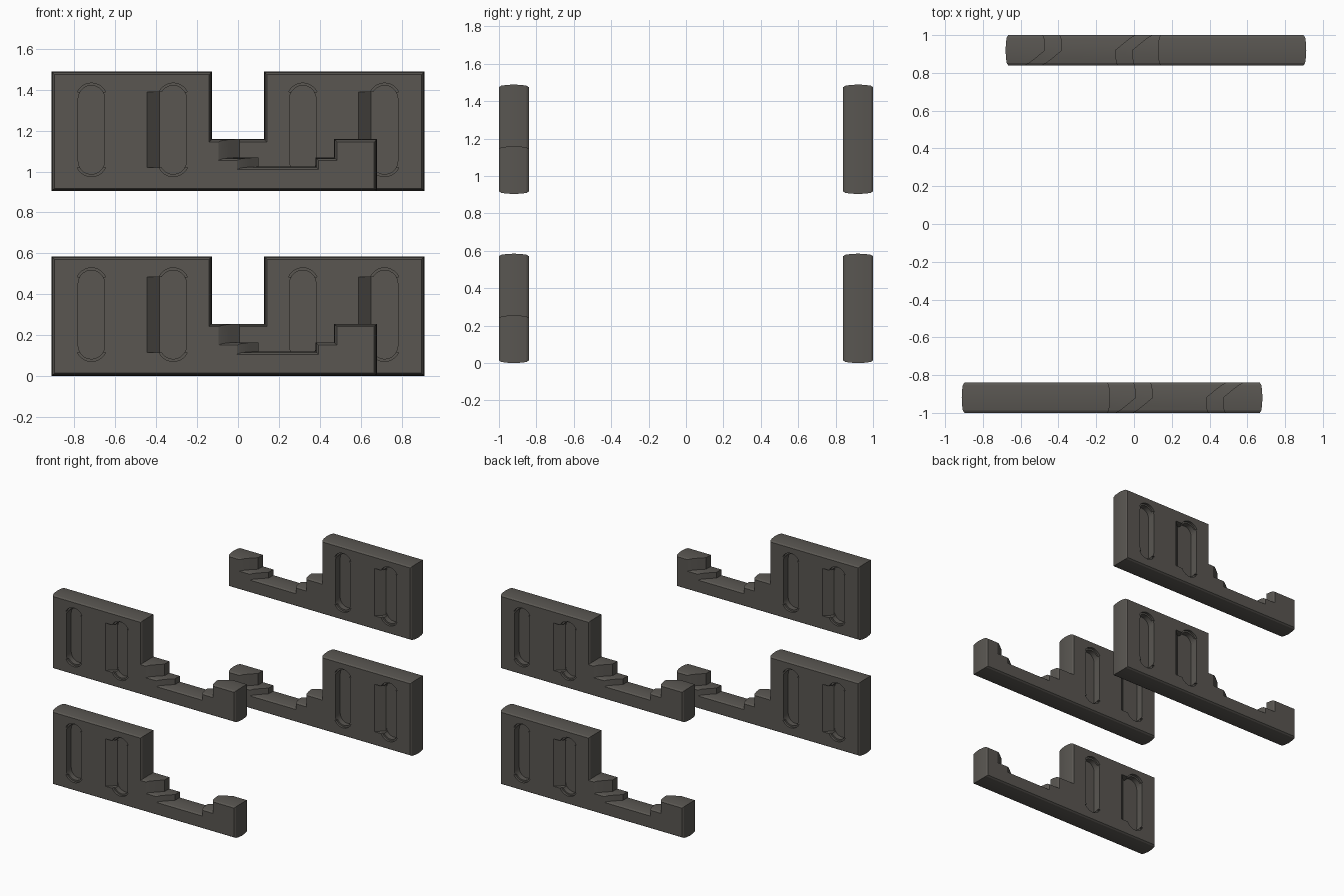
import bpy, bmesh, math

if "Cube" in bpy.data.objects:
    bpy.data.objects.remove(bpy.data.objects["Cube"])

T = 0.08        # half thickness of a plate
CX = -0.517     # middle of the slotted block

mat = bpy.data.materials.new("dark_warm_grey")
mat.diffuse_color = (0.10, 0.093, 0.083, 1)
mat.use_nodes = True
mat.node_tree.nodes["Principled BSDF"].inputs["Base Color"].default_value = mat.diffuse_color


def make_object(name, bm):
    bmesh.ops.recalc_face_normals(bm, faces=bm.faces)
    mesh = bpy.data.meshes.new(name)
    bm.to_mesh(mesh)
    bm.free()
    mesh.materials.append(mat)
    ob = bpy.data.objects.new(name, mesh)
    bpy.context.collection.objects.link(ob)
    return ob


def loft(name, rings):
    """Skin a list of equal-length closed rings and cap both ends."""
    bm = bmesh.new()
    vs = [[bm.verts.new(p) for p in r] for r in rings]
    n = len(vs[0])
    for a, b in zip(vs, vs[1:]):
        for i in range(n):
            j = (i + 1) % n
            bm.faces.new((a[i], a[j], b[j], b[i]))
    bm.faces.new(vs[0])
    bm.faces.new(vs[-1][::-1])
    return make_object(name, bm)


def outline(y, inset):
    """Stepped plate outline; the step risers form chevrons across the thickness."""
    k = 0.092 / T
    left, right = k * min(y, 0), k * max(y, 0)
    pts = [(-0.912, 0), (0.68, 0), (0.68, 0.255), (0.47 + right, 0.255),
           (0.47 + right, 0.165), (0.38 + right, 0.165), (0.38 + right, 0.12),
           (0.10 + left, 0.12), (0.10 + left, 0.165), (0.01 + left, 0.165),
           (0.01 + left, 0.255), (-0.127, 0.255), (-0.127, 0.585), (-0.912, 0.585)]
    ring = []
    for i, (x, z) in enumerate(pts):
        dx = dz = 0
        for (ax, az), (bx, bz) in ((pts[i - 1], pts[i]), (pts[i], pts[(i + 1) % len(pts)])):
            length = math.hypot(bx - ax, bz - az)
            dx -= (bz - az) / length * inset
            dz += (bx - ax) / length * inset
        ring.append((x + dx, y, z + dz))
    return ring


def prism(profile, y0, y1):
    return loft("cutter", [[(x, y, z) for x, z in profile] for y in (y0, y1)])


def arc(cx, cz, r, a0, a1, n=10):
    return [(cx + r * math.cos(math.radians(a0 + (a1 - a0) * i / n)),
             cz + r * math.sin(math.radians(a0 + (a1 - a0) * i / n))) for i in range(n + 1)]


def slot_cutters(cx, lead_in):
    """Rounded slot, shallow relief at each end, optional slanted lead-in."""
    lo, hi, r = 0.148, 0.452, 0.065
    cuts = [prism(arc(cx, hi, r, 0, 180) + arc(cx, lo, r, 180, 360), -T - 0.03, -T + 0.06),
            prism(arc(cx, hi, r + 0.012, 25, 155), -T - 0.03, -T + 0.018),
            prism(arc(cx, lo, r + 0.012, 205, 335), -T - 0.03, -T + 0.018)]
    if lead_in:
        x0, x1 = cx - 0.128, cx - 0.03
        tri = [(x0 - 0.02, -T - 0.019), (x1, -T - 0.019), (x1, -T + 0.058), (cx - 0.066, -T + 0.058)]
        cuts.append(loft("cutter", [[(x, y, z) for x, y in tri] for z in (0.115, 0.485)]))
    return cuts


# Plate body with softened rim
plate = loft("grip_plate_front_lower", [outline(y, i) for y, i in (
    (-T, 0.014), (-T + 0.012, 0.006), (-T / 2, 0.002), (0, 0),
    (T / 2, 0.002), (T - 0.012, 0.006), (T, 0.014))])

# Slots on the outer face, then the same set turned half round for the inner face
cutters = []
for side in (0, 1):
    cuts = slot_cutters(-0.717, False) + slot_cutters(-0.317, True)
    if side:
        for c in cuts:
            for v in c.data.vertices:
                v.co.x, v.co.y = 2 * CX - v.co.x, -v.co.y
    cutters += cuts

bpy.context.view_layer.objects.active = plate
for c in cutters:
    c.hide_render = True
    m = plate.modifiers.new("slot", 'BOOLEAN')
    m.object, m.operation, m.solver = c, 'DIFFERENCE', 'EXACT'
    bpy.ops.object.modifier_apply(modifier=m.name)
for c in cutters:
    bpy.data.objects.remove(c)

# Smooth shading with sharp edges kept
plate.select_set(True)
bpy.ops.object.shade_smooth_by_angle(angle=math.radians(25))

# Four plates: two stacked in front, two turned round at the back
plate.location = (0, -0.92, 0)
for name, y, z, rot in (("grip_plate_front_upper", -0.92, 0.904, 0),
                        ("grip_plate_back_lower", 0.92, 0, math.pi),
                        ("grip_plate_back_upper", 0.92, 0.904, math.pi)):
    ob = plate.copy()
    ob.name = name
    ob.location = (0, y, z)
    ob.rotation_euler = (0, 0, rot)
    bpy.context.collection.objects.link(ob)
